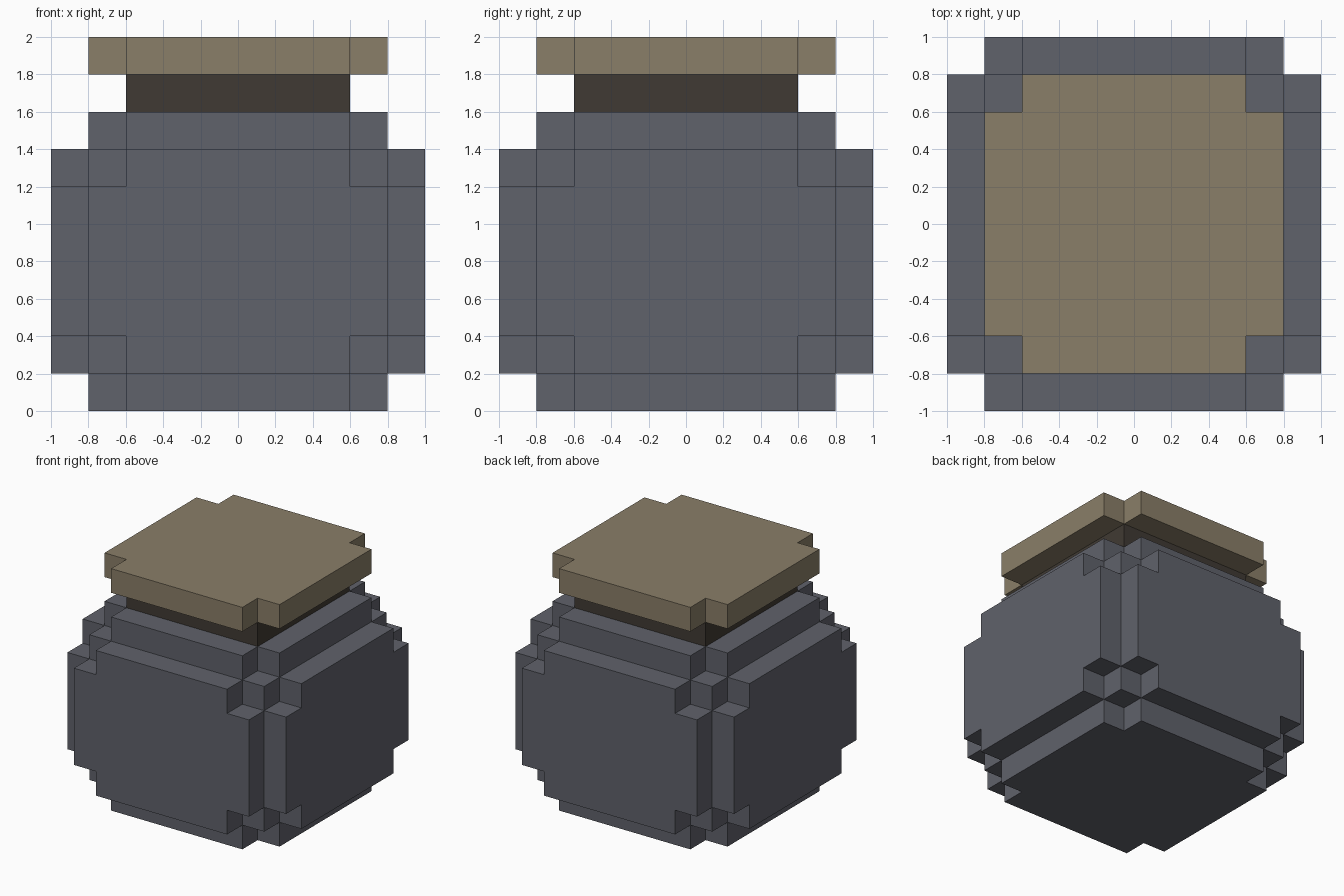
import bpy
import bmesh
from mathutils import Vector

cube = bpy.data.objects.get("Cube")
if cube:
    bpy.data.objects.remove(cube, do_unlink=True)

UNIT = 0.2  # edge of one block


def material(name, colour):
    mat = bpy.data.materials.new(name)
    mat.use_nodes = True
    mat.diffuse_color = (*colour, 1)
    bsdf = mat.node_tree.nodes["Principled BSDF"]
    bsdf.inputs["Base Color"].default_value = (*colour, 1)
    bsdf.inputs["Roughness"].default_value = 0.9
    return mat


def block_part(name, size, base, mat, filled):
    """Skin a block grid of the given size; filled() gets each block's depth from the sides."""
    def depth(i, n):
        return min(i, n - 1 - i, 2)

    nx, ny, nz = size
    cells = {(i, j, k) for i in range(nx) for j in range(ny) for k in range(nz)
             if filled(depth(i, nx), depth(j, ny), depth(k, nz))}
    offset = Vector((-nx / 2, -ny / 2, base / UNIT))
    bm = bmesh.new()
    verts = {}

    def vert(corner):
        if corner not in verts:
            verts[corner] = bm.verts.new((Vector(corner) + offset) * UNIT)
        return verts[corner]

    # Only faces between a filled and an empty block are made
    for cell in cells:
        for axis in range(3):
            u, v = (axis + 1) % 3, (axis + 2) % 3
            for side in (0, 1):
                neighbour = list(cell)
                neighbour[axis] += 2 * side - 1
                if tuple(neighbour) in cells:
                    continue
                loop = []
                for du, dv in ((0, 0), (1, 0), (1, 1), (0, 1)):
                    corner = list(cell)
                    corner[axis] += side
                    corner[u] += du
                    corner[v] += dv
                    loop.append(vert(tuple(corner)))
                bm.faces.new(loop if side else loop[::-1])

    # Merge the flat block faces into large clean panels
    bmesh.ops.dissolve_limit(bm, angle_limit=0.01, verts=bm.verts, edges=bm.edges)
    mesh = bpy.data.meshes.new(name)
    bm.to_mesh(mesh)
    bm.free()
    mesh.materials.append(mat)
    obj = bpy.data.objects.new(name, mesh)
    bpy.context.collection.objects.link(obj)
    return obj


slate = material("slate_grey", (0.117, 0.122, 0.147))
dark = material("dark_brown", (0.051, 0.042, 0.033))
tan = material("dull_tan", (0.254, 0.209, 0.138))

# Rounded jar body with stepped edges and corners
block_part("jar_body", (10, 10, 8), 0, slate, lambda a, b, c: a + b + c >= 3)
# Narrow square neck
block_part("jar_neck", (6, 6, 1), 1.6, dark, lambda a, b, c: True)
# Flat lid with notched corners
block_part("jar_lid", (8, 8, 1), 1.8, tan, lambda a, b, c: a + b > 0)
